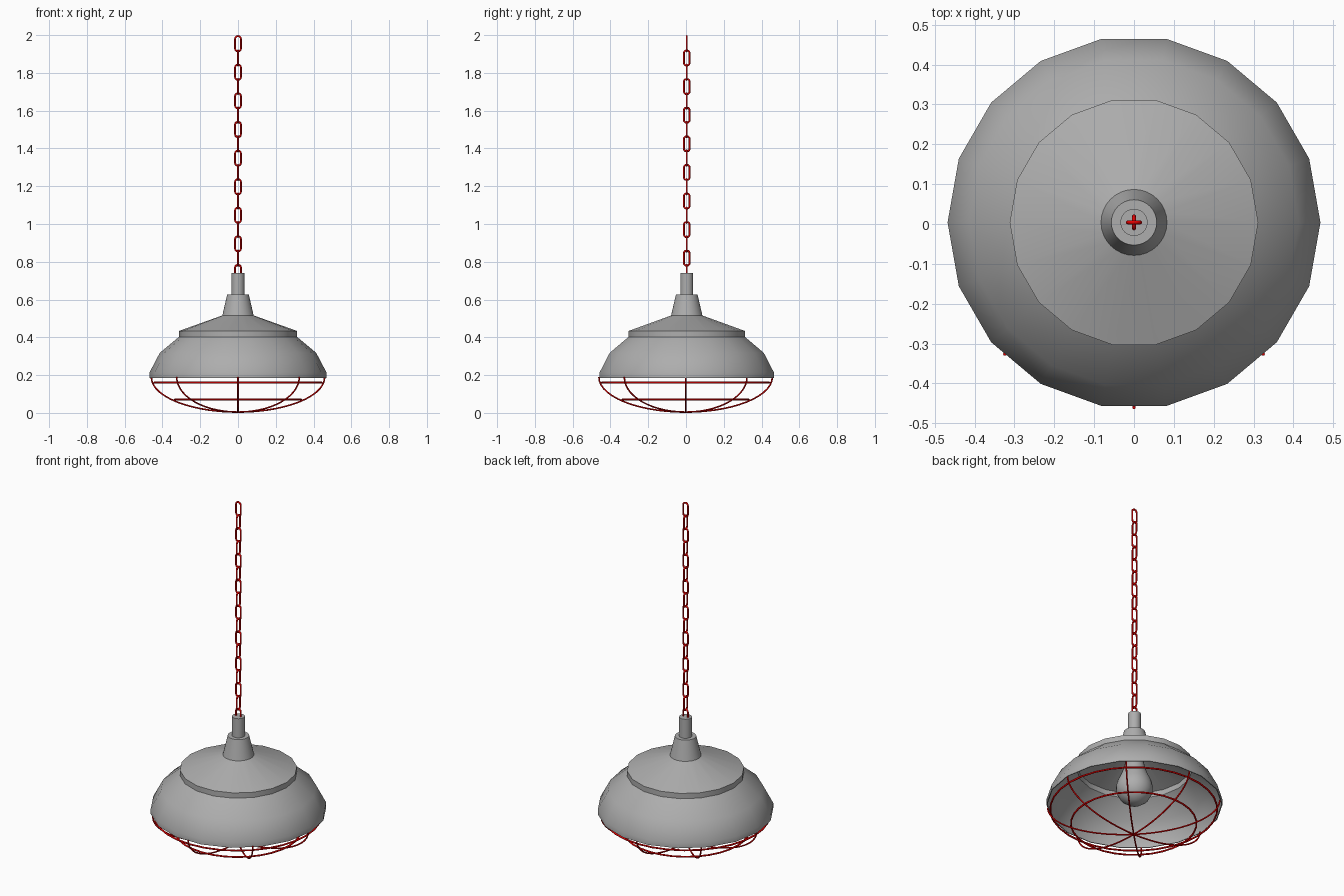
import bpy, bmesh
from math import pi, sin, cos, radians

if "Cube" in bpy.data.objects:
    bpy.data.objects.remove(bpy.data.objects["Cube"])

CY = 0.004      # lamp axis
CAGE_Y = -0.002  # cage sits a hair forward of the shade


def material(name, color):
    m = bpy.data.materials.new(name)
    m.diffuse_color = (*color, 1)
    m.use_nodes = True
    m.node_tree.nodes["Principled BSDF"].inputs["Base Color"].default_value = m.diffuse_color
    return m


red = material("red_metal", (0.8, 0.0, 0.0))
grey = material("grey_metal", (0.42, 0.42, 0.42))


def activate(ob):
    bpy.context.collection.objects.link(ob)
    bpy.ops.object.select_all(action='DESELECT')
    ob.select_set(True)
    bpy.context.view_layer.objects.active = ob


def lathe(name, profile, sides, angle=35):
    """Spin an (r, z) profile around the lamp axis; r = 0 makes a pole."""
    bm = bmesh.new()
    rings = []
    for r, z in profile:
        count = sides if r else 1
        rings.append([bm.verts.new((r * cos(2 * pi * i / sides), r * sin(2 * pi * i / sides), z))
                      for i in range(count)])
    for a, b in zip(rings, rings[1:]):
        for i in range(sides):
            j = (i + 1) % sides
            quad = [a[i % len(a)], a[j % len(a)], b[j % len(b)], b[i % len(b)]]
            bm.faces.new(list(dict.fromkeys(quad)))
    me = bpy.data.meshes.new(name)
    bm.to_mesh(me)
    bm.free()
    me.materials.append(grey)
    ob = bpy.data.objects.new(name, me)
    ob.location.y = CY
    activate(ob)
    bpy.ops.object.shade_smooth_by_angle(angle=radians(angle))
    return ob


def tube(name, paths, radius, cyclic, y):
    """Round wires along the given paths, as one red mesh."""
    cu = bpy.data.curves.new(name, 'CURVE')
    cu.dimensions = '3D'
    cu.bevel_depth = radius
    cu.bevel_resolution = 2
    cu.use_fill_caps = True
    for pts in paths:
        s = cu.splines.new('POLY')
        s.points.add(len(pts) - 1)
        for p, co in zip(s.points, pts):
            p.co = (*co, 1)
        s.use_cyclic_u = cyclic
        s.use_smooth = True
    cu.materials.append(red)
    ob = bpy.data.objects.new(name, cu)
    ob.location.y = y
    activate(ob)
    bpy.ops.object.convert(target='MESH')
    return ob


# Shade: 18-sided stepped bowl, thin sheet (inside wall down, outside wall up)
outer = [(0.468, 0.185), (0.468, 0.215), (0.414, 0.318), (0.312, 0.403),
         (0.312, 0.434), (0.08, 0.517)]
inner = [(r - 0.005, z - (0.004 if i > 1 else 0)) for i, (r, z) in enumerate(outer)]
lathe("shade", inner[::-1] + outer, 18)

# Tapered neck and the cable tube above it
lathe("neck", [(0, 0.515), (0.083, 0.515), (0.057, 0.628), (0, 0.628)], 32)
lathe("chain_socket", [(0, 0.62), (0.034, 0.62), (0.034, 0.74), (0, 0.74)], 32)

# Pear-shaped bulb
lathe("bulb", [(0, 0.185), (0.04, 0.194), (0.075, 0.22), (0.095, 0.258), (0.098, 0.29),
               (0.09, 0.325), (0.072, 0.365), (0.056, 0.41), (0.05, 0.44), (0.05, 0.515), (0, 0.515)], 24, 60)

# Cage: four half-ellipse wires crossing at the bottom, plus two hoops
R, H, W = 0.459, 0.185, 0.0042
arcs = []
for k in range(4):
    a = k * pi / 4
    arcs.append([(R * cos(t) * cos(a), R * cos(t) * sin(a), W + H - H * sin(t))
                 for t in (pi * i / 28 for i in range(29))])
tube("cage_ribs", arcs, W, False, CAGE_Y)
hoops = [[(r * cos(2 * pi * i / 32), r * sin(2 * pi * i / 32), z) for i in range(32)]
         for r, z in ((0.444, 0.16), (0.334, 0.071))]
tube("cage_hoops", hoops, 0.005, True, CAGE_Y)

# Chain: 17 links, alternately turned by 90 degrees
half_w, half_l, wire = 0.0155, 0.0405, 0.005
link = []
for i in range(14):
    t = pi * (i % 7) / 6
    s = 1 if i < 7 else -1
    link.append((s * half_w * cos(t), s * (half_l - half_w + half_w * sin(t))))
links = []
for n in range(17):
    z0 = 2 - half_l - wire - n * 0.0757
    links.append([(u, 0, z0 + v) if n % 2 == 0 else (0, u, z0 + v) for u, v in link])
tube("chain", links, wire, True, CY)
